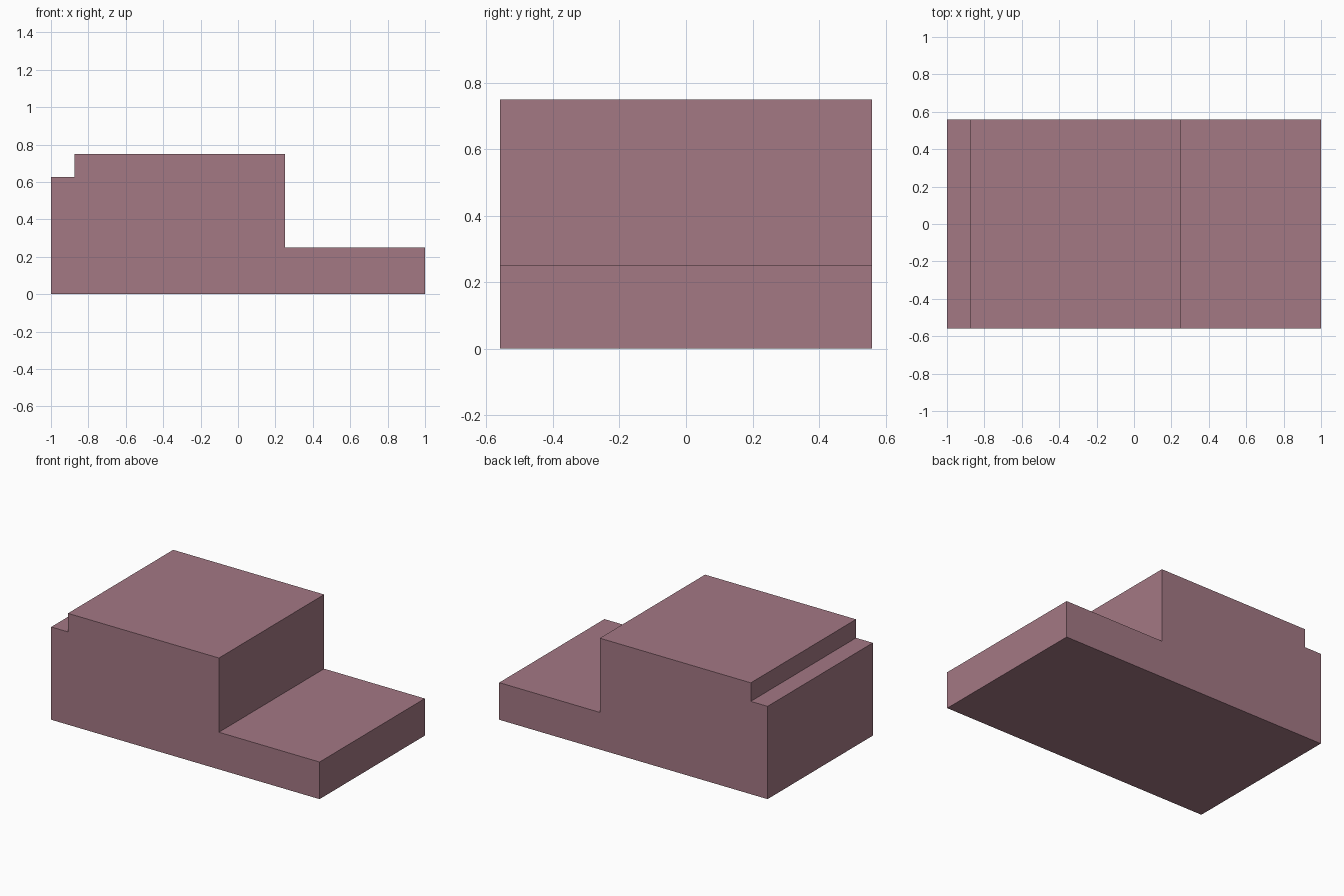
import bpy, bmesh

if "Cube" in bpy.data.objects:
    bpy.data.objects.remove(bpy.data.objects["Cube"])

# One dusty mauve colour for the whole block
mauve = bpy.data.materials.new("dusty_mauve")
mauve.diffuse_color = (0.371, 0.188, 0.231, 1.0)
mauve.use_nodes = True
mauve.node_tree.nodes["Principled BSDF"].inputs["Base Color"].default_value = mauve.diffuse_color

# Side profile (x, z): low step on the right, small notch at upper left
HALF_DEPTH = 0.56
profile = [(-1, 0), (1, 0), (1, 0.25), (0.25, 0.25),
           (0.25, 0.75), (-0.875, 0.75), (-0.875, 0.625), (-1, 0.625)]

# Extrude the profile from front to back
bm = bmesh.new()
front = bm.faces.new([bm.verts.new((x, -HALF_DEPTH, z)) for x, z in profile])
back = bmesh.ops.extrude_face_region(bm, geom=[front], use_keep_orig=True)
moved = [v for v in back["geom"] if isinstance(v, bmesh.types.BMVert)]
bmesh.ops.translate(bm, verts=moved, vec=(0, 2 * HALF_DEPTH, 0))
bmesh.ops.recalc_face_normals(bm, faces=bm.faces)

mesh = bpy.data.meshes.new("stepped_block")
bm.to_mesh(mesh)
bm.free()
mesh.materials.append(mauve)
bpy.context.collection.objects.link(bpy.data.objects.new("stepped_block", mesh))
